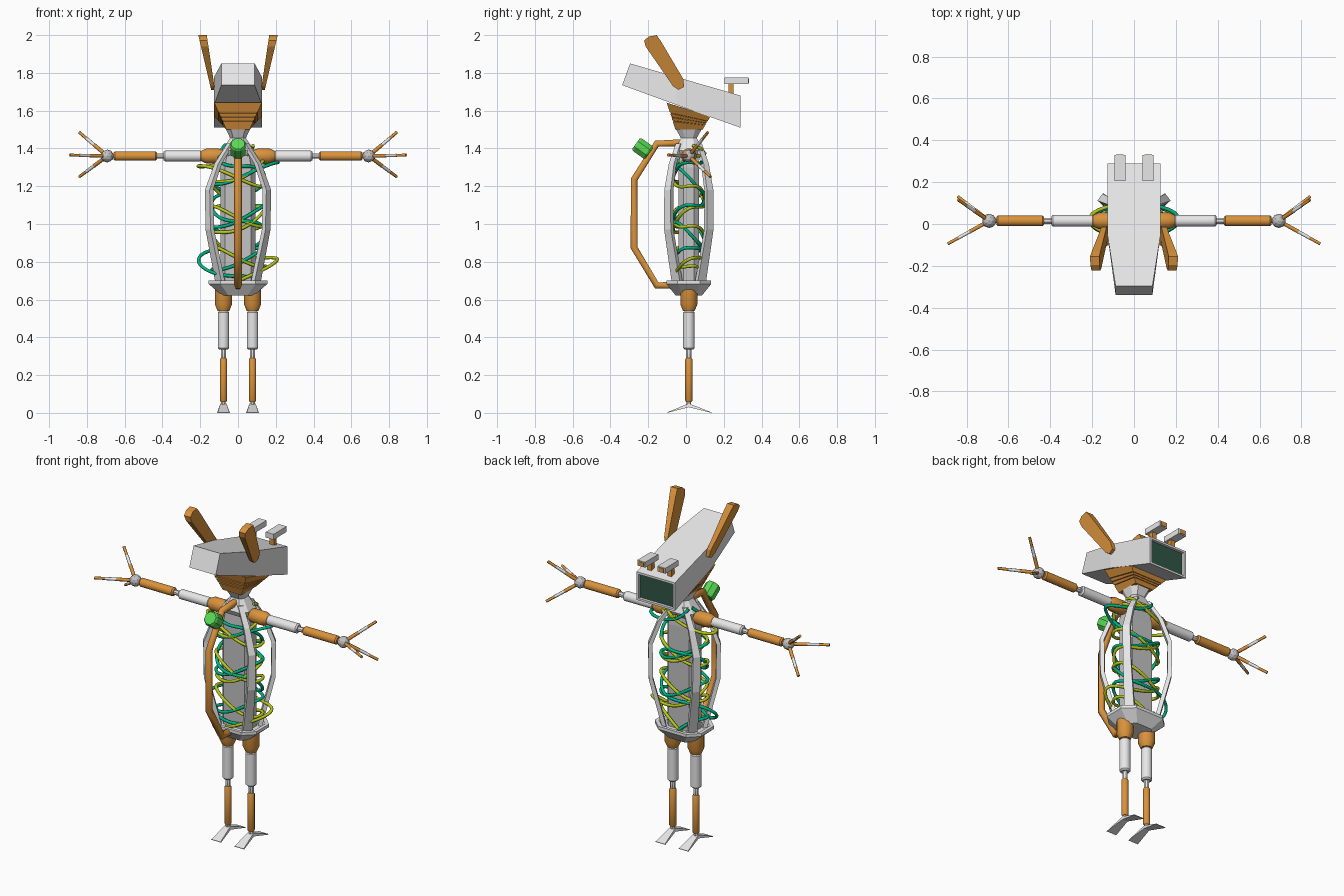
import bpy, bmesh, math
from mathutils import Vector

if "Cube" in bpy.data.objects:
    bpy.data.objects.remove(bpy.data.objects["Cube"])

CY = 0.015  # body centre line in y


def material(name, rgb):
    m = bpy.data.materials.new(name)
    m.diffuse_color = (*rgb, 1)
    m.use_nodes = True
    m.node_tree.nodes["Principled BSDF"].inputs["Base Color"].default_value = m.diffuse_color
    return m


ORANGE = material("orange", (0.70, 0.29, 0.045))
GREY = material("light grey", (0.80, 0.80, 0.80))
MID = material("mid grey", (0.55, 0.55, 0.56))
SCREEN = material("screen green", (0.03, 0.09, 0.06))
KNOB = material("bright green", (0.10, 0.70, 0.09))
TEAL = material("teal cable", (0.0, 0.46, 0.23))
LIME = material("lime cable", (0.48, 0.58, 0.01))


def finish(bm, name, mats, angle=0):
    bmesh.ops.recalc_face_normals(bm, faces=bm.faces)
    me = bpy.data.meshes.new(name)
    bm.to_mesh(me)
    bm.free()
    for m in mats:
        me.materials.append(m)
    ob = bpy.data.objects.new(name, me)
    bpy.context.collection.objects.link(ob)
    if angle:
        me.shade_smooth()
        me.set_sharp_from_angle(angle=math.radians(angle))
    return ob


def loft(name, rings, mat, angle=0):
    """Skin a list of equal-length point rings and cap both ends."""
    bm = bmesh.new()
    vs = [[bm.verts.new(p) for p in r] for r in rings]
    n = len(vs[0])
    for a, b in zip(vs, vs[1:]):
        for i in range(n):
            bm.faces.new((a[i], a[(i + 1) % n], b[(i + 1) % n], b[i]))
    bm.faces.new(vs[0])
    bm.faces.new(vs[-1])
    return finish(bm, name, [mat], angle)


def turned(name, p0, p1, profile, mat, sides=12, angle=35):
    """Round part along p0-p1; profile holds (fraction, radius) pairs."""
    p0, p1 = Vector(p0), Vector(p1)
    q = (p1 - p0).to_track_quat('Z', 'Y')
    ang = [math.tau * (i + 0.5) / sides for i in range(sides)]
    rings = [[p0.lerp(p1, t) + q @ Vector((r * math.cos(a), r * math.sin(a), 0)) for a in ang]
             for t, r in profile]
    return loft(name, rings, mat, angle)


def rod(name, p0, p1, r, mat, sides=12):
    c = min(0.2, 0.008 / (Vector(p1) - Vector(p0)).length)
    return turned(name, p0, p1, [(0, r * .75), (c, r), (1 - c, r), (1, r * .75)], mat, sides)


def box(name, x0, x1, y0, y1, z0, z1, mat):
    return loft(name, [[(x0, y0, z), (x1, y0, z), (x1, y1, z), (x0, y1, z)] for z in (z0, z1)], mat)


def pipe(name, pts, r, mat, kind='POLY', res=2):
    cu = bpy.data.curves.new(name, 'CURVE')
    cu.dimensions = '3D'
    cu.bevel_depth, cu.bevel_resolution, cu.use_fill_caps = r, res, True
    sp = cu.splines.new(kind)
    sp.points.add(len(pts) - 1)
    for p, co in zip(sp.points, pts):
        p.co = (*co, 1)
    if kind == 'NURBS':
        sp.order_u, sp.use_endpoint_u, sp.resolution_u = 4, True, 3
    cu.materials.append(mat)
    ob = bpy.data.objects.new(name, cu)
    bpy.context.collection.objects.link(ob)


def oct_ring(hx, hy, z, cx=0.4, cy=0.5):
    """Chamfered rectangle around the body axis."""
    q = [(hx, hy * cy), (hx * (1 - cx), hy), (-hx * (1 - cx), hy), (-hx, hy * cy)]
    return [(x, CY + y, z) for x, y in q + [(-x, -y) for x, y in q]]


# Head: six-sided plan with sloping top and bottom, recessed screen at the back
head_rings = []
for y0, z0, y1, z1, w in ((-.338, 1.735, -.296, 1.85, .088), (-.05, 1.63, -.05, 1.778, .127),
                          (.288, 1.51, .288, 1.68, .127)):
    head_rings.append([(-w, y0, z0), (w, y0, z0), (w, y1, z1), (-w, y1, z1)])
head = loft("head", head_rings, GREY)
head.data.materials.append(SCREEN)
bm = bmesh.new()
bm.from_mesh(head.data)
bm.faces.ensure_lookup_table()
back = max(bm.faces, key=lambda f: f.calc_center_median().y)
bmesh.ops.inset_region(bm, faces=[back], thickness=0.018)
bmesh.ops.inset_region(bm, faces=[back], thickness=0.001, depth=-0.015)
back.material_index = 1
bm.to_mesh(head.data)
bm.free()

# Ears: slanted plates, thicker and further out toward the tip
ear = [(-.222, 1.972), (-.197, 1.992), (-.155, 2.0), (-.133, 1.968),
       (-.014, 1.767), (-.010, 1.725), (-.040, 1.71), (-.069, 1.73), (-.214, 1.94)]
for s, side in ((1, "right"), (-1, "left")):
    inner = [(s * (.122 + (z - 1.71) * .15), y, z) for y, z in ear]
    outer = [(s * (.142 + (z - 1.71) * .235), y, z) for y, z in ear]
    loft(side + "_ear", [inner, outer], ORANGE)
    # Rear lamps on short stalks
    x = s * .067
    box(side + "_lamp", x - .026, x + .026, .205, .33, 1.742, 1.775, GREY)
    box(side + "_lamp_lens", x - .018, x + .018, .328, .333, 1.747, 1.770, ORANGE)
    box(side + "_lamp_stalk", x - .014, x + .014, .225, .252, 1.68, 1.745, ORANGE)


# Neck bellows: tilting with the head, with narrow grooves
def neck_ring(t, k=1.0):
    hx = (.062 + .064 * t) * k
    yf, yb = -.056 - .046 * t, .088 + .042 * t
    zf, zb = 1.50 + .142 * t, 1.50 + .07 * t
    m = (yf + yb) / 2
    yf, yb = m + (yf - m) * k, m + (yb - m) * k
    return [(-hx, yf, zf), (hx, yf, zf), (hx, yb, zb), (-hx, yb, zb)]


steps = [neck_ring(0)]
for t in (.3, .45, .6):
    steps += [neck_ring(t), neck_ring(t + .01, .95), neck_ring(t + .03, .95), neck_ring(t + .04)]
loft("neck_bellows", steps + [neck_ring(1)], ORANGE)
loft("collar", [oct_ring(.065, .07, 1.505), oct_ring(.042, .042, 1.455), oct_ring(.085, .075, 1.39),
                oct_ring(.08, .06, 1.36)], GREY)

# Torso column and pelvis dish
loft("torso_column", [oct_ring(.093, .055, .66, .25, .5), oct_ring(.093, .055, 1.30, .25, .5),
                      oct_ring(.07, .045, 1.40, .25, .5)], MID)
loft("pelvis", [oct_ring(.085, .07, .622), oct_ring(.155, .118, .682), oct_ring(.155, .118, .70),
                oct_ring(.135, .10, .70), oct_ring(.12, .085, .685)], GREY)

# Four bowed ribs, broadening toward the pelvis
rib = [(.04, .05, 1.425, .015), (.105, .085, 1.32, .017), (.153, .106, 1.18, .021),
       (.149, .106, .97, .022), (.09, .058, .67, .028)]
for sx in (1, -1):
    for sy in (1, -1):
        rings = []
        for x, y, z, w in rib:
            out = Vector((sx * .8, sy * .6, 0)) * .012
            side = Vector((-sx * .6, sy * .8, 0)) * w
            c = Vector((sx * x, CY + sy * y, z))
            rings.append([c + out + side, c + out - side, c - out - side, c - out + side])
        loft("%s_%s_rib" % ("back" if sy > 0 else "front", "right" if sx > 0 else "left"), rings, GREY)

# Front guard pipe and its knob
pipe("guard_pipe", [(0, -.03, 1.43), (0, -.155, 1.425), (0, -.275, 1.235), (0, -.275, .875),
                    (0, -.155, .675), (0, -.07, .675)], .021, ORANGE, res=1)
turned("knob", (0, -.195, 1.375), (0, -.265, 1.425), [(0, .037), (.12, .044), (.88, .044), (1, .037)],
       KNOB, 8, 20)

# Cables winding around the column; each swings wide at one height and heading
cables = [("lime_cable_a", LIME, 2.6, 3.3, 1, 1.32), ("teal_cable_a", TEAL, 0.5, -3.1, 1, 1.33),
          ("lime_cable_b", LIME, 0.0, -2.6, .95, .79), ("teal_cable_b", TEAL, 3.2, 2.4, .95, .80)]
for name, mat, heading, turns, size, loop_z in cables:
    phase = heading - turns * math.tau * (1.40 - loop_z) / .70
    pts = []
    for i in range(49):
        t = i / 48
        z = 1.40 - .70 * t
        a = phase + turns * math.tau * t
        bulge = 1 + .5 * math.exp(-((z - loop_z) / .06) ** 2)
        w = .15 * size * bulge * min(1, .5 + 6 * t, .5 + 6 * (1 - t))
        pts.append((w * math.cos(a), CY + .085 * math.sin(a), z + .025 * math.sin(2 * a + phase)))
    pipe(name, pts, .009, mat, 'NURBS')

# Limbs, mirrored left and right
fingers = [(.84, .115, 1.485), (.84, .13, 1.25), (.89, -.095, 1.365)]
for s, side in ((1, "right"), (-1, "left")):
    def arm(x):
        return (s * x, CY, 1.36)
    turned(side + "_shoulder", arm(.06), arm(.195), [(0, .03), (.35, .041), (.8, .041), (1, .028)], ORANGE)
    rod(side + "_upper_arm", arm(.19), arm(.395), .029, GREY)
    rod(side + "_elbow", arm(.385), arm(.44), .015, GREY, 8)
    rod(side + "_forearm", arm(.43), arm(.658), .026, ORANGE)
    rod(side + "_wrist_pin", arm(.65), arm(.68), .012, GREY, 8)
    bm = bmesh.new()
    bmesh.ops.create_icosphere(bm, subdivisions=2, radius=.034)
    bmesh.ops.translate(bm, verts=bm.verts, vec=arm(.692))
    finish(bm, side + "_wrist_ball", [MID])
    # Fingers of three segments
    for n, (x, y, z) in enumerate(fingers, 1):
        a, b = Vector(arm(.692)), Vector((s * x, y, z))
        for part, t0, t1, r, m in (("base", .1, .47, .010, ORANGE), ("middle", .47, .74, .009, GREY),
                                   ("tip", .74, 1, .008, ORANGE)):
            turned("%s_finger_%d_%s" % (side, n, part), a.lerp(b, t0), a.lerp(b, t1), [(0, r), (1, r)], m, 8, 50)

    def leg(z):
        return (s * .077, CY, z)
    turned(side + "_hip", leg(.68), leg(.54), [(0, .047), (.75, .047), (1, .032)], ORANGE)
    rod(side + "_thigh", leg(.54), leg(.335), .031, GREY)
    rod(side + "_knee", leg(.345), leg(.28), .015, GREY, 8)
    rod(side + "_shin", leg(.29), leg(.058), .02, ORANGE)
    # Arched foot, flaring toward toe and heel
    foot = []
    for y, w, zt, zb in ((-.1, .034, .003, 0), (CY, .018, .05, .03), (.135, .034, .003, 0)):
        c = s * .077
        foot.append([(c - w, y, zb), (c + w, y, zb), (c + w * .9, y, zt), (c - w * .9, y, zt)])
    loft(side + "_foot", foot, GREY)
    rod(side + "_ankle", leg(.065), leg(.04), .013, GREY, 8)
